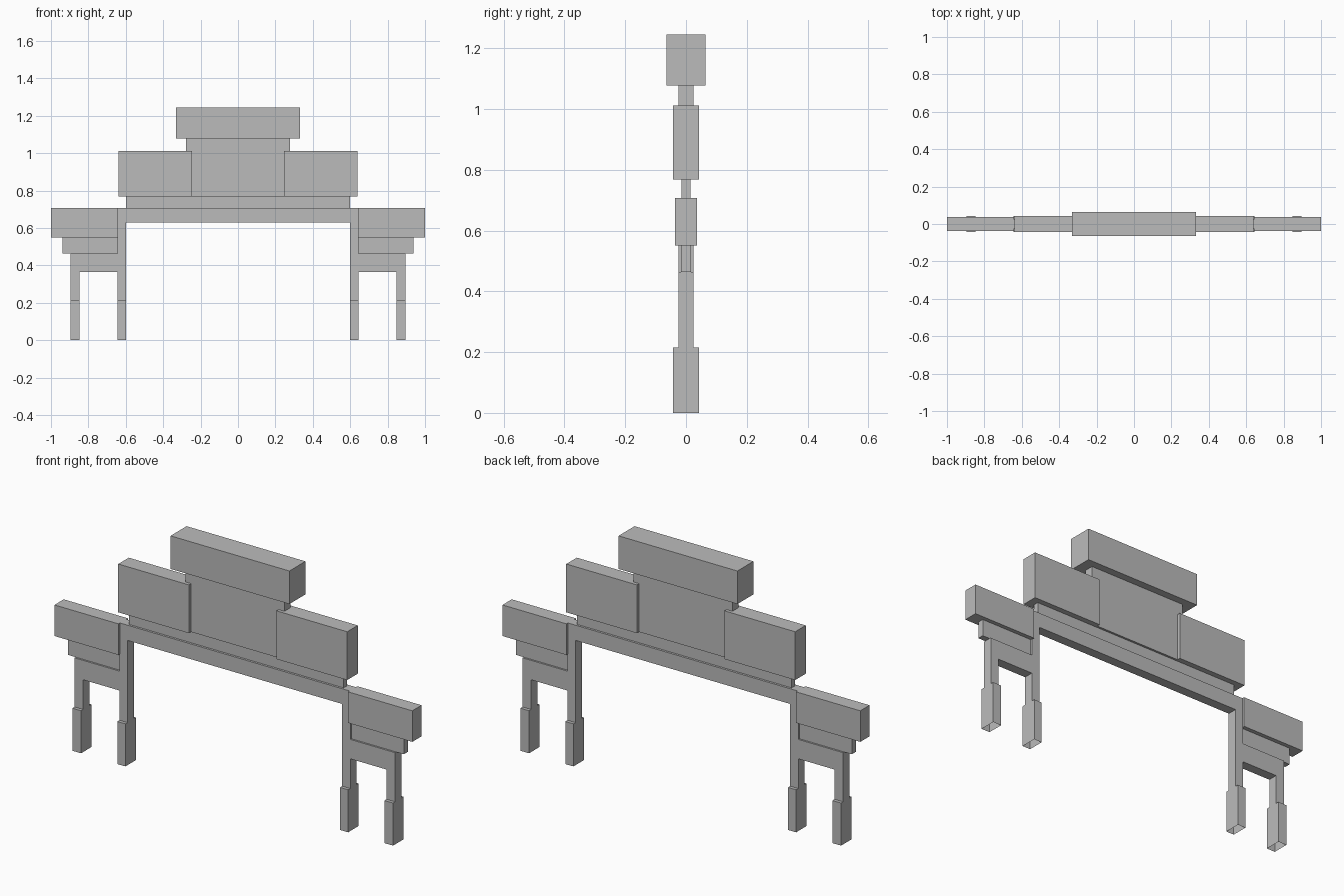
import bpy
import bmesh
from mathutils import Vector

cube = bpy.data.objects.get("Cube")
if cube:
    bpy.data.objects.remove(cube, do_unlink=True)

# Single stone grey
GREY = (0.5, 0.5, 0.5, 1.0)
stone = bpy.data.materials.new("stone_grey")
stone.use_nodes = True
stone.diffuse_color = GREY
stone.node_tree.nodes["Principled BSDF"].inputs["Base Color"].default_value = GREY


def finish(name, bm):
    bmesh.ops.recalc_face_normals(bm, faces=bm.faces)
    mesh = bpy.data.meshes.new(name)
    bm.to_mesh(mesh)
    bm.free()
    mesh.materials.append(stone)
    obj = bpy.data.objects.new(name, mesh)
    bpy.context.collection.objects.link(obj)
    return obj


def block(name, x0, x1, z0, z1, half_depth):
    """Box spanning x0..x1 and z0..z1, centred on y = 0."""
    bm = bmesh.new()
    bmesh.ops.create_cube(bm, size=1)
    bmesh.ops.scale(bm, vec=(x1 - x0, 2 * half_depth, z1 - z0), verts=bm.verts)
    bmesh.ops.translate(bm, vec=((x0 + x1) / 2, 0, (z0 + z1) / 2), verts=bm.verts)
    return finish(name, bm)


def pair(name, x0, x1, z0, z1, half_depth):
    block("left_" + name, x0, x1, z0, z1, half_depth)
    block("right_" + name, -x1, -x0, z0, z1, half_depth)


# Gate frame: half outline of beam, posts and side lintel, mirrored in x
DEPTH, FOOT_DEPTH, FOOT_TOP = 0.025, 0.042, 0.215
half = [(0.6, 0.63), (0.6, FOOT_TOP), (0.645, FOOT_TOP), (0.645, 0.365),
        (0.848, 0.365), (0.848, FOOT_TOP), (0.896, FOOT_TOP), (0.896, 0.463),
        (0.645, 0.463), (0.645, 0.707)]
outline = half + [(-x, z) for x, z in reversed(half)]
bm = bmesh.new()
front = bm.faces.new([bm.verts.new((x, -DEPTH, z)) for x, z in outline])
ext = bmesh.ops.extrude_face_region(bm, geom=[front], use_keep_orig=True)
bmesh.ops.translate(bm, vec=(0, 2 * DEPTH, 0),
                    verts=[v for v in ext["geom"] if isinstance(v, bmesh.types.BMVert)])
bmesh.ops.recalc_face_normals(bm, faces=bm.faces)

# Feet: widen each post end, extend it to the ground and leave it open below
ends = [f for f in bm.faces if all(abs(v.co.z - FOOT_TOP) < 0.001 for v in f.verts)]
for drop in (0, FOOT_TOP):
    ends = bmesh.ops.extrude_discrete_faces(bm, faces=ends)["faces"]
    for v in {v for f in ends for v in f.verts}:
        v.co = Vector((v.co.x, FOOT_DEPTH if v.co.y > 0 else -FOOT_DEPTH, v.co.z - drop))
bmesh.ops.delete(bm, geom=ends, context='FACES')
finish("gate_frame", bm)

# Side bays
pair("side_bracket", 0.645, 0.938, 0.463, 0.552, 0.016)
pair("side_roof", 0.642, 1.0, 0.55, 0.707, 0.037)

# Central storeys
block("beam_strip", -0.6, 0.6, 0.707, 0.768, 0.014)
block("centre_panel", -0.277, 0.277, 0.768, 1.08, DEPTH)
pair("middle_roof", 0.245, 0.64, 0.768, 1.012, 0.042)
block("top_roof", -0.332, 0.332, 1.078, 1.245, 0.064)
